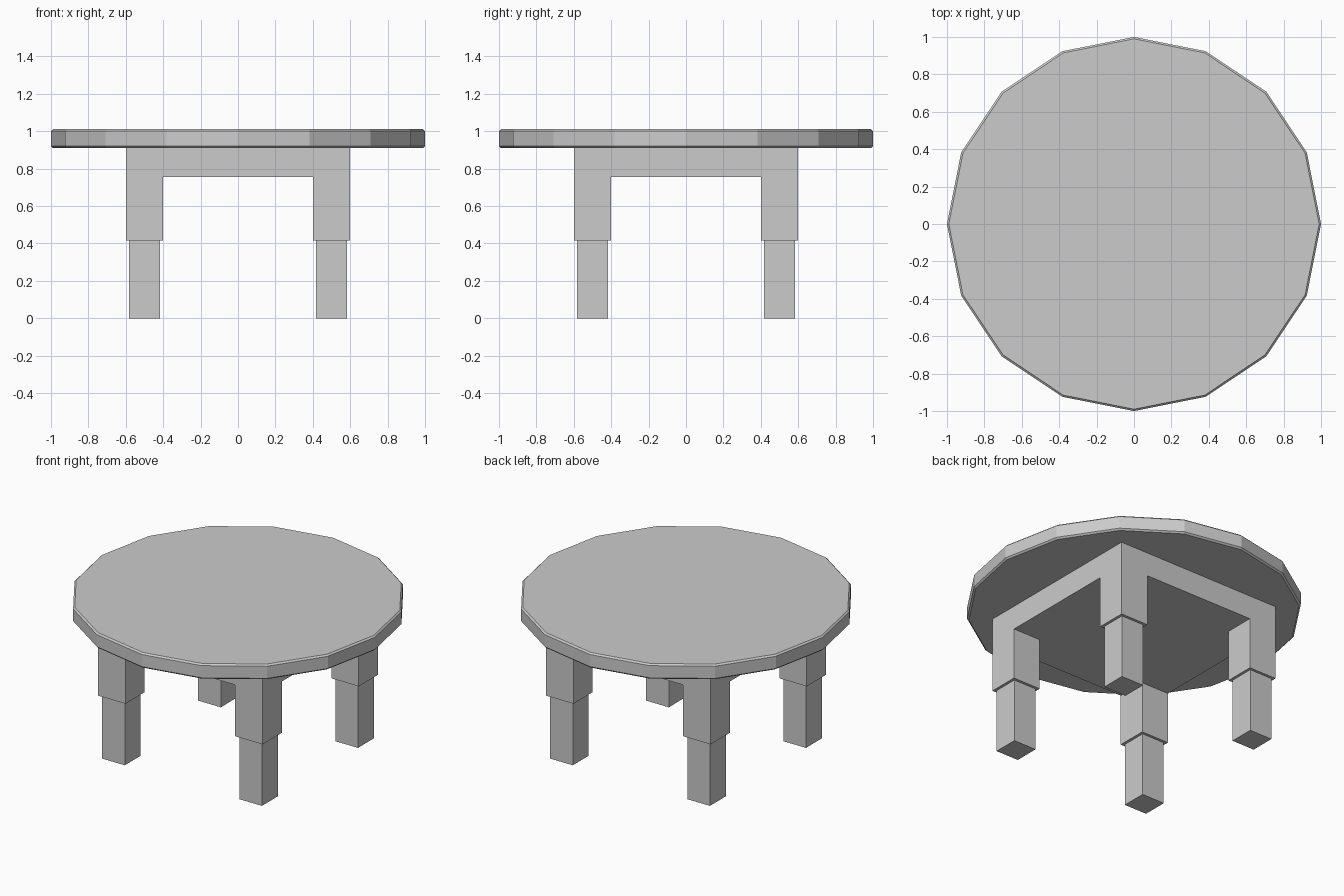
import bpy, bmesh

if "Cube" in bpy.data.objects:
    bpy.data.objects.remove(bpy.data.objects["Cube"])

TOP_Z, TOP_BOTTOM = 1.011, 0.911
APRON_BOTTOM, STEP_Z = 0.755, 0.417
OUTER, INNER, FOOT_INSET = 0.6, 0.4, 0.025


def finish(bm, name):
    bmesh.ops.recalc_face_normals(bm, faces=bm.faces)
    mesh = bpy.data.meshes.new(name)
    bm.to_mesh(mesh)
    bm.free()
    obj = bpy.data.objects.new(name, mesh)
    bpy.context.collection.objects.link(obj)
    return obj


def extrude_to(bm, faces, z):
    """Extrude faces to height z, dropping the old faces; return the new caps."""
    new = bmesh.ops.extrude_face_region(bm, geom=faces)["geom"]
    for v in (g for g in new if isinstance(g, bmesh.types.BMVert)):
        v.co.z = z
    bmesh.ops.delete(bm, geom=[f for f in faces if f.is_valid], context='FACES')
    return [g for g in new if isinstance(g, bmesh.types.BMFace)]


# Tabletop: 16-sided disc with narrow chamfers on both rims
bm = bmesh.new()
bmesh.ops.create_cone(bm, cap_ends=True, segments=16, radius1=1, radius2=1,
                      depth=TOP_Z - TOP_BOTTOM)
bmesh.ops.translate(bm, verts=bm.verts, vec=(0, 0, (TOP_Z + TOP_BOTTOM) / 2))
rims = [e for e in bm.edges if abs(e.verts[0].co.z - e.verts[1].co.z) < 1e-4]
bmesh.ops.bevel(bm, geom=rims, offset=0.01, segments=1, affect='EDGES')
finish(bm, "tabletop")

# Base: solid apron block, four corner legs, each stepping in to a slimmer foot
bm = bmesh.new()
bmesh.ops.create_grid(bm, x_segments=3, y_segments=3, size=OUTER)
for v in bm.verts:
    for i in (0, 1):
        if abs(v.co[i]) < OUTER - 0.1:
            v.co[i] = INNER if v.co[i] > 0 else -INNER
    v.co.z = TOP_BOTTOM
underside = extrude_to(bm, bm.faces[:], APRON_BOTTOM)
corners = [f for f in underside
           if min(abs(c) for c in f.calc_center_median()[:2]) > INNER]
caps = extrude_to(bm, corners, STEP_Z)
bmesh.ops.recalc_face_normals(bm, faces=bm.faces)
bmesh.ops.inset_individual(bm, faces=caps, thickness=FOOT_INSET)
extrude_to(bm, caps, 0)
finish(bm, "legs_and_apron")
